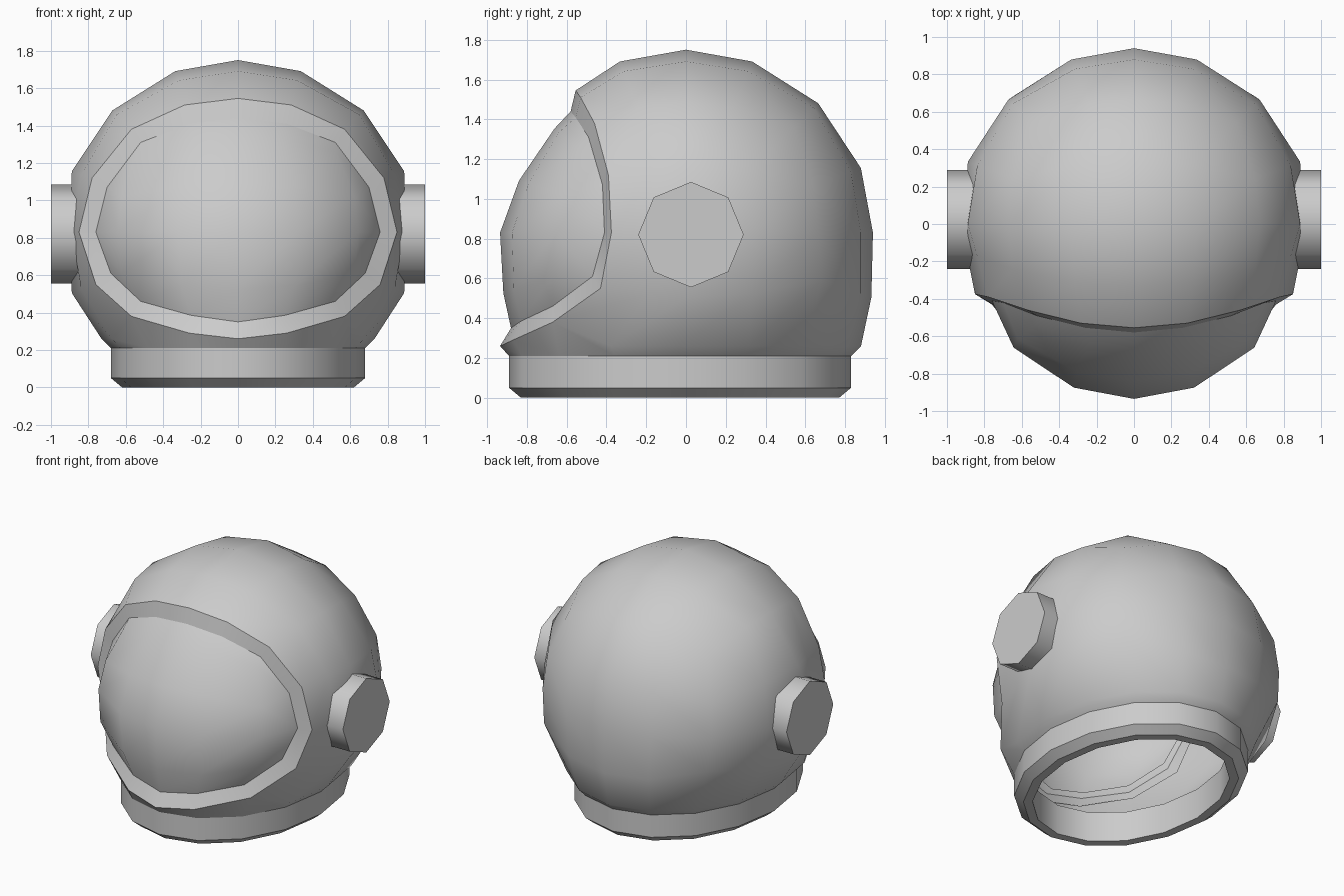
import bpy, bmesh
from math import cos, sin, tan, atan2, pi
from mathutils import Vector

if "Cube" in bpy.data.objects:
    bpy.data.objects.remove(bpy.data.objects["Cube"])

CENTER = Vector((0, 0, 0.83))
STEPS = (-1, -0.5, 0, 0.5, 1)

# Half outlines of the visor opening: outer lip and inner lip, top to bottom
HALF = [(0, 1), (.5, 1), (1, 1), (1, .5), (1, 0), (1, -.5), (1, -1), (.5, -1), (0, -1)]
OUTER = [(0, -.555, 1.545), (.285, -.53, 1.51), (.57, -.46, 1.38), (.78, -.39, 1.12), (.85, -.375, .83),
         (.76, -.43, .55), (.57, -.67, .38), (.26, -.87, .29), (0, -.935, .26)]
INNER = [(0, -.58, 1.44), (.26, -.555, 1.41), (.52, -.49, 1.31), (.70, -.42, 1.07), (.76, -.41, .83),
         (.68, -.47, .61), (.52, -.67, .46), (.25, -.83, .385), (0, -.88, .35)]


def lip(table, a, w):
    x, y, z = table[HALF.index((abs(a), w))]
    return Vector((-x if a < 0 else x, y, z))


def square(k):
    """k-th of 16 points around the edge of a 4x4 grid."""
    snap = lambda c: max(-1, min(1, round(c * 3) / 2))
    return snap(cos(k * pi / 8)), snap(sin(k * pi / 8))


def slope(c):
    return tan(c * pi / 4 * (1 if abs(c) == 1 else .92))


def ball(u, v, w):
    return Vector((slope(u), slope(v), slope(w))).normalized()


def neck_point(t, inset, z):
    return Vector(((.68 - inset) * cos(t), -.03 + (.86 - inset) * sin(t), z))


def shell_point(u, v, w):
    if v == -1:
        return lip(OUTER, u, w)
    if w == -1:
        return neck_point(atan2(tan(v * pi / 4), tan(u * pi / 4)), -.05, .26)
    d = ball(u, v, w)
    low = min(w, 0) ** 2
    x = max(-.895, min(.895, d.x * .95))
    y = d.y * .94 * (1 + .24 * low)
    if v == -.5 and abs(u) == 1 and abs(w) < 1:
        y *= .55
    return CENTER + Vector((x, y, d.z * .92))


def visor_point(u, v, w):
    if w == -1:
        return lip(INNER, u, w)
    d = ball(u, v, w)
    y = d.y * .935 * {.5: .96, -.5: 1.05}.get(w, 1)
    return CENTER + Vector((d.x * .91, y, d.z * (.74 if w > 0 else .86)))


class Builder:
    def __init__(self):
        self.bm, self.seen = bmesh.new(), {}

    def vert(self, p):
        key = tuple(round(c, 4) + 0.0 for c in p)
        if key not in self.seen:
            self.seen[key] = self.bm.verts.new(key)
        return self.seen[key]

    def face(self, pts):
        vs = list(dict.fromkeys(self.vert(p) for p in pts))
        if len(vs) > 2:
            self.bm.faces.new(vs)

    def strip(self, a, b):
        n = len(a)
        for i in range(n):
            j = (i + 1) % n
            self.face([a[i], a[j], b[j], b[i]])

    def cube_side(self, axis, sign, func):
        def at(i, j):
            c = [STEPS[i], STEPS[j]]
            c.insert(axis, sign)
            return func(*c)
        for i in range(4):
            for j in range(4):
                self.face([at(i, j), at(i + 1, j), at(i + 1, j + 1), at(i, j + 1)])

    def finish(self, name, thickness=0, angle=35):
        bmesh.ops.recalc_face_normals(self.bm, faces=self.bm.faces)
        if thickness:
            out = sum(f.normal.dot(f.calc_center_median() - CENTER) for f in self.bm.faces)
            if out < 0:
                bmesh.ops.reverse_faces(self.bm, faces=self.bm.faces)
        me = bpy.data.meshes.new(name)
        self.bm.to_mesh(me)
        self.bm.free()
        ob = bpy.data.objects.new(name, me)
        bpy.context.collection.objects.link(ob)
        bpy.ops.object.select_all(action='DESELECT')
        ob.select_set(True)
        bpy.context.view_layer.objects.active = ob
        bpy.ops.object.shade_smooth_by_angle(angle=angle * pi / 180)
        if thickness:
            m = ob.modifiers.new("thickness", 'SOLIDIFY')
            m.thickness, m.offset, m.use_rim = thickness, -1, False
        return ob


def neck_ring(inset, z):
    return [neck_point(k * pi / 8, inset, z) for k in range(16)]


loop = [square(k) for k in range(16)]

# Helmet shell: rounded box sides, tucked in towards the neck
b = Builder()
for axis, sign in ((0, -1), (0, 1), (1, 1), (2, 1)):
    b.cube_side(axis, sign, shell_point)
b.strip([shell_point(u, v, -1) for u, v in loop], neck_ring(0, .21))
b.finish("helmet_shell", .06, 60)

# Lip around the visor opening
b = Builder()
b.strip([lip(OUTER, u, w) for u, w in loop], [lip(INNER, u, w) for u, w in loop])
b.finish("visor_rim")

# Visor: bulging grid joined to the inner lip
b = Builder()
b.cube_side(1, -1, visor_point)
b.strip([lip(INNER, u, w) for u, w in loop], [visor_point(u, -1, w) for u, w in loop])
b.finish("visor", .05, 80)

# Neck collar: hollow ring with a bevelled foot
b = Builder()
rings = [neck_ring(*p) for p in ((0, .215), (0, .05), (.06, 0), (.12, 0), (.12, .215))]
for i in range(5):
    b.strip(rings[i], rings[(i + 1) % 5])
b.finish("neck_collar")

# Octagonal ear caps
for side, s in (("left", -1), ("right", 1)):
    b = Builder()
    ring = lambda x: [Vector((s * x, .025 + .265 * cos(k * pi / 4), .82 + .265 * sin(k * pi / 4)))
                      for k in range(8)]
    b.strip(ring(.84), ring(1))
    b.face(ring(.84))
    b.face(ring(1))
    b.finish(side + "_ear_cap", 0, 50)
